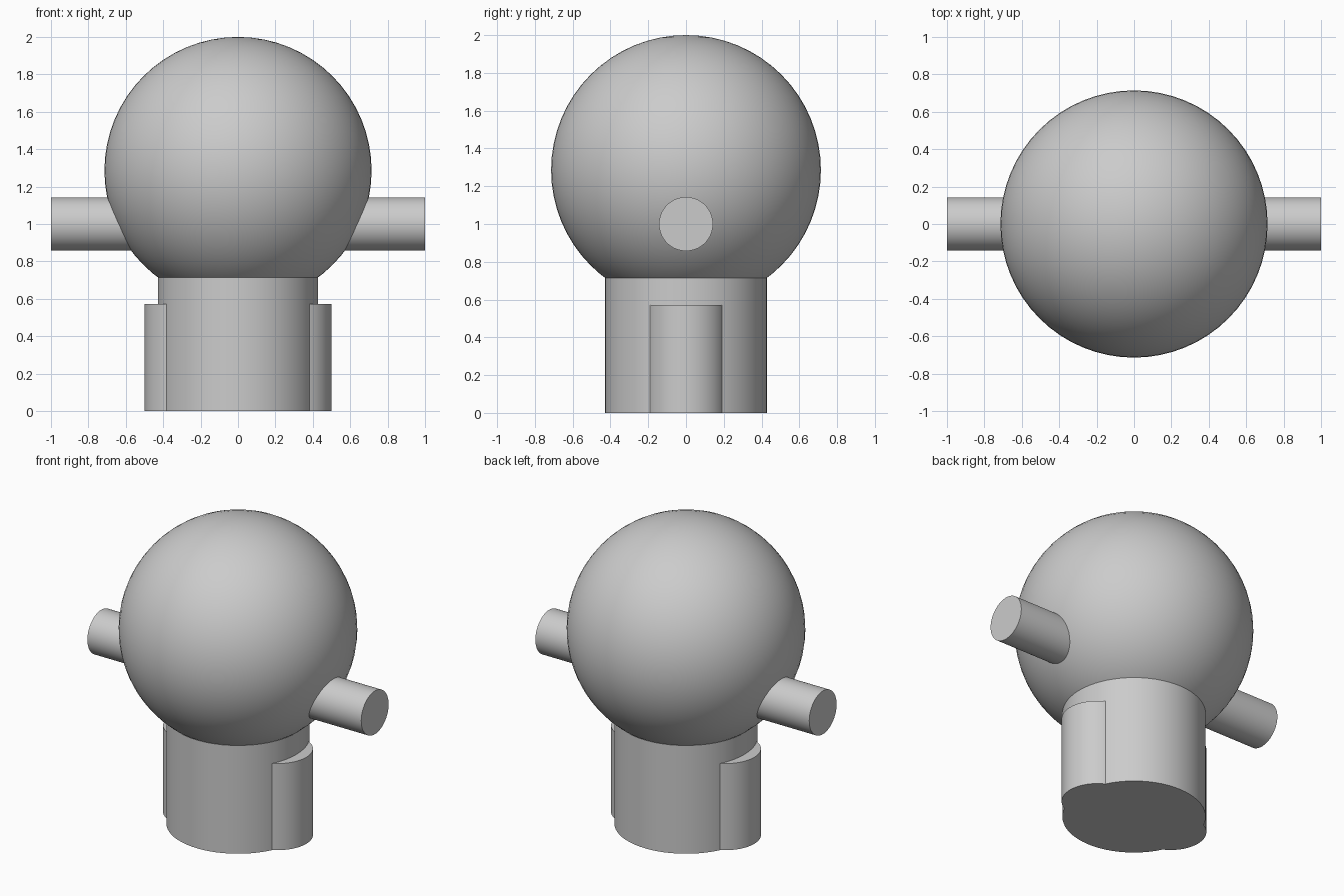
import bpy
import math

cube = bpy.data.objects.get("Cube")
if cube:
    bpy.data.objects.remove(cube, do_unlink=True)

U = 1 / 7  # design module: the whole model is 14 modules wide and high

grey = bpy.data.materials.new("light_grey")
grey.use_nodes = True
grey.diffuse_color = (0.6, 0.6, 0.6, 1)
grey.node_tree.nodes["Principled BSDF"].inputs["Base Color"].default_value = (0.6, 0.6, 0.6, 1)


def finish(name):
    obj = bpy.context.object
    obj.name = obj.data.name = name
    obj.data.materials.append(grey)
    bpy.ops.object.shade_smooth_by_angle(angle=math.radians(30))
    return obj


def cylinder(name, radius, depth, location, rotation=(0, 0, 0)):
    bpy.ops.mesh.primitive_cylinder_add(vertices=64, radius=radius, depth=depth,
                                        location=location, rotation=rotation)
    return finish(name)


# Head: a ball whose underside meets the rim of the neck
bpy.ops.mesh.primitive_uv_sphere_add(segments=64, ring_count=32, radius=5 * U,
                                     location=(0, 0, 9 * U))
finish("head")

# Round neck
cylinder("neck", 3 * U, 5 * U, (0, 0, 2.5 * U))

# Side pegs and the rounded ribs on the neck, one pair per side
for side, sign in (("left", 1), ("right", -1)):
    cylinder(side + "_peg", U, 4 * U, (sign * 5 * U, 0, 7 * U), (0, math.pi / 2, 0))
    cylinder(side + "_rib", 1.5 * U, 4 * U, (sign * 2 * U, 0, 2 * U))
